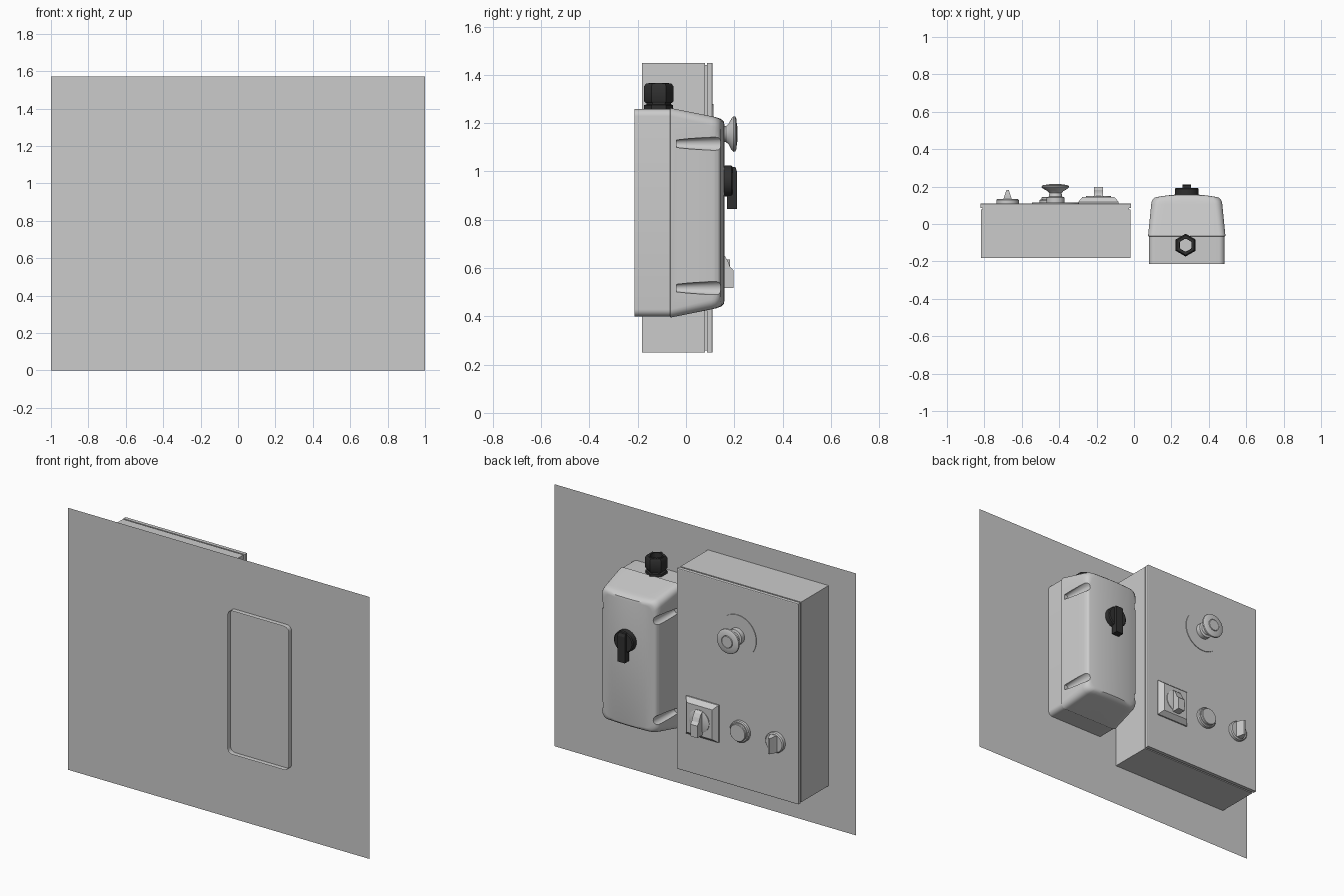
import bpy, bmesh, math

if "Cube" in bpy.data.objects:
    bpy.data.objects.remove(bpy.data.objects["Cube"])

dark = bpy.data.materials.new("dark_plastic")
dark.diffuse_color = (0.03, 0.03, 0.03, 1)
dark.use_nodes = True
dark.node_tree.nodes["Principled BSDF"].inputs["Base Color"].default_value = dark.diffuse_color


def finish(name, bm, mat=None, smooth=True):
    bmesh.ops.recalc_face_normals(bm, faces=bm.faces)
    me = bpy.data.meshes.new(name)
    bm.to_mesh(me)
    bm.free()
    ob = bpy.data.objects.new(name, me)
    bpy.context.collection.objects.link(ob)
    if mat:
        me.materials.append(mat)
    if smooth:
        shade(ob)
    return ob


def activate(ob):
    bpy.ops.object.select_all(action='DESELECT')
    ob.select_set(True)
    bpy.context.view_layer.objects.active = ob


def shade(ob):
    activate(ob)
    bpy.ops.object.shade_smooth_by_angle(angle=math.radians(35))


def loft(name, rings, mat=None, smooth=False, closed=False):
    """Skin equal-length rings of points; cap the ends or join last to first."""
    bm = bmesh.new()
    vs = [[bm.verts.new(p) for p in r] for r in rings]
    n = len(vs[0])
    pairs = list(zip(vs, vs[1:])) + ([(vs[-1], vs[0])] if closed else [])
    for a, b in pairs:
        for i in range(n):
            j = (i + 1) % n
            bm.faces.new((a[i], a[j], b[j], b[i]))
    if not closed:
        bm.faces.new(vs[0])
        bm.faces.new(vs[-1])
    return finish(name, bm, mat, smooth)


def lathe(name, profile, cx, c2, segs=40, axis='y', mat=None, closed=False, phase=0.0):
    """Turn (radius, height) pairs about the y axis at (x, z) or the z axis at (x, y)."""
    rings = []
    for r, h in profile:
        ring = []
        for i in range(segs):
            a = phase + math.tau * i / segs
            u, v = cx + r * math.cos(a), c2 + r * math.sin(a)
            ring.append((u, h, v) if axis == 'y' else (u, v, h))
        rings.append(ring)
    return loft(name, rings, mat, True, closed)


def block(name, cx, cz, sections, mat=None):
    """Stack of rectangles (half x, half z, y)."""
    return loft(name, [[(cx + sx * hx, y, cz + sz * hz)
                        for sx, sz in ((-1, -1), (1, -1), (1, 1), (-1, 1))]
                       for hx, hz, y in sections], mat)


def grip(name, cx, hw, side, mat=None):
    """Side outline (y, z) extruded across x."""
    return loft(name, [[(cx + s * hw, y, z) for y, z in side] for s in (-1, 1)], mat)


# mounting panel: a single sheet
bm = bmesh.new()
bm.faces.new([bm.verts.new((x, -0.184, z)) for x, z in ((-1, 0), (1, 0), (1, 1.57), (-1, 1.57))])
finish("mounting_panel", bm, smooth=False)

# large control box with door seal gap
BX, BZ = -0.418, 0.85
block("control_box_body", BX, BZ, [(0.4, 0.6, -0.182), (0.4, 0.6, 0.078)])
block("door_seal", BX, BZ, [(0.392, 0.592, 0.078), (0.392, 0.592, 0.086)])
block("control_box_door", BX, BZ, [(0.403, 0.6, 0.086), (0.403, 0.6, 0.108), (0.4, 0.597, 0.11)])

# emergency stop
lathe("emergency_stop_plate", [(0.125, 0.109), (0.125, 0.114)], -0.42, 1.155, 64)
lathe("emergency_stop_button",
      [(0.048, 0.112), (0.048, 0.142), (0.036, 0.146), (0.033, 0.165), (0.042, 0.176),
       (0.066, 0.189), (0.074, 0.197), (0.072, 0.204), (0.062, 0.209), (0.037, 0.211),
       (0.035, 0.208), (0.033, 0.213)], -0.42, 1.155, 48)

# main switch
MX, MZ = -0.19, 0.595
block("main_switch_base", MX, MZ,
      [(0.108, 0.112, 0.108), (0.108, 0.112, 0.118), (0.085, 0.089, 0.145)])
lathe("main_switch_dial", [(0.066, 0.14), (0.066, 0.149), (0.062, 0.151)], MX, MZ)
grip("main_switch_handle", MX, 0.023,
     [(0.148, 0.518), (0.197, 0.518), (0.197, 0.59), (0.183, 0.605), (0.174, 0.628),
      (0.162, 0.648), (0.148, 0.66)])

# push button and selector
lathe("push_button", [(0.063, 0.109), (0.063, 0.126), (0.058, 0.131), (0.052, 0.131),
                      (0.052, 0.142), (0.049, 0.145)], -0.442, 0.59)
lathe("selector_collar", [(0.06, 0.109), (0.06, 0.128), (0.054, 0.134)], -0.676, 0.588)
block("selector_grip", -0.676, 0.588,
      [(0.024, 0.05, 0.13), (0.016, 0.05, 0.152), (0.006, 0.047, 0.182)])

# small switch enclosure: rounded-rectangle loft, bowed front, open back
EX, EZ = 0.282, 0.829


def half_outline(hx, hz, r):
    pts = []
    for k in range(7):
        a = math.pi / 2 * k / 6
        pts.append((hx - r + r * math.cos(a), hz - r + r * math.sin(a)))
    pts += [((hx - r) * (1 - k / 5), hz) for k in range(1, 6)]
    return pts + [(-x, z) for x, z in reversed(pts[:-1])]


bm = bmesh.new()
rings = []
# half x, half z, corner radius, y, bow
for hx, hz, r, y, bow in ((0.202, 0.43, 0.03, -0.213, 0), (0.202, 0.43, 0.03, -0.066, 0),
                          (0.207, 0.434, 0.033, -0.064, 0), (0.190, 0.400, 0.04, 0.105, 0),
                          (0.187, 0.396, 0.04, 0.120, 0.004), (0.180, 0.389, 0.04, 0.134, 0.010),
                          (0.170, 0.379, 0.04, 0.142, 0.014), (0.156, 0.366, 0.04, 0.145, 0.014)):
    half = half_outline(hx, hz, r)
    rows = [[bm.verts.new((EX + x, y + bow * (1 - (x / hx) ** 2), EZ + s * z)) for x, z in half]
            for s in (1, -1)]
    rings.append(rows[0] + rows[1][::-1])
n = len(rings[0])
for a, b in zip(rings, rings[1:]):
    for i in range(n):
        j = (i + 1) % n
        bm.faces.new((a[i], a[j], b[j], b[i]))
for ring in (rings[0], rings[-1]):
    for i in range(n // 2 - 1):
        bm.faces.new((ring[i], ring[i + 1], ring[n - 2 - i], ring[n - 1 - i]))
enclosure = finish("switch_enclosure", bm, smooth=False)

# tapered screw channels cut into both sides
for sx in (-1, 1):
    for z in (1.115, 0.517):
        cutter = lathe("channel_cutter", [(0.018, -0.04), (0.034, 0.2)], EX + sx * 0.195, z, 24)
        cutter.hide_render = True
        mod = enclosure.modifiers.new("channel", 'BOOLEAN')
        mod.operation, mod.solver, mod.object = 'DIFFERENCE', 'EXACT', cutter
        activate(enclosure)
        bpy.ops.object.modifier_apply(modifier=mod.name)
        bpy.data.objects.remove(cutter)

# open the back of the enclosure
bm = bmesh.new()
bm.from_mesh(enclosure.data)
back = [f for f in bm.faces if all(v.co.y < -0.21 for v in f.verts)]
bmesh.ops.delete(bm, geom=back, context='FACES')
bm.to_mesh(enclosure.data)
bm.free()
shade(enclosure)

# rotary switch on the enclosure
lathe("rotary_switch_dial", [(0.064, 0.145), (0.064, 0.188), (0.058, 0.193)], EX, 0.96, 40, mat=dark)
grip("rotary_switch_handle", EX, 0.024,
     [(0.17, 0.845), (0.211, 0.845), (0.211, 1.0), (0.205, 1.018), (0.17, 1.018)], dark)

# cable gland on top: collar and hollow hex nut
GX, GY = 0.276, -0.113
lathe("gland_collar", [(0.036, 1.255), (0.06, 1.255), (0.06, 1.275), (0.05, 1.278),
                       (0.05, 1.29), (0.036, 1.29)], GX, GY, 6, 'z', dark, True, math.pi / 2)
lathe("gland_nut", [(0.037, 1.283), (0.054, 1.283), (0.061, 1.292), (0.061, 1.352),
                    (0.053, 1.364), (0.037, 1.364)], GX, GY, 6, 'z', dark, True, math.pi / 2)
lathe("gland_sleeve", [(0.034, 1.262), (0.042, 1.262), (0.042, 1.366), (0.034, 1.366)],
      GX, GY, 32, 'z', dark, True)
